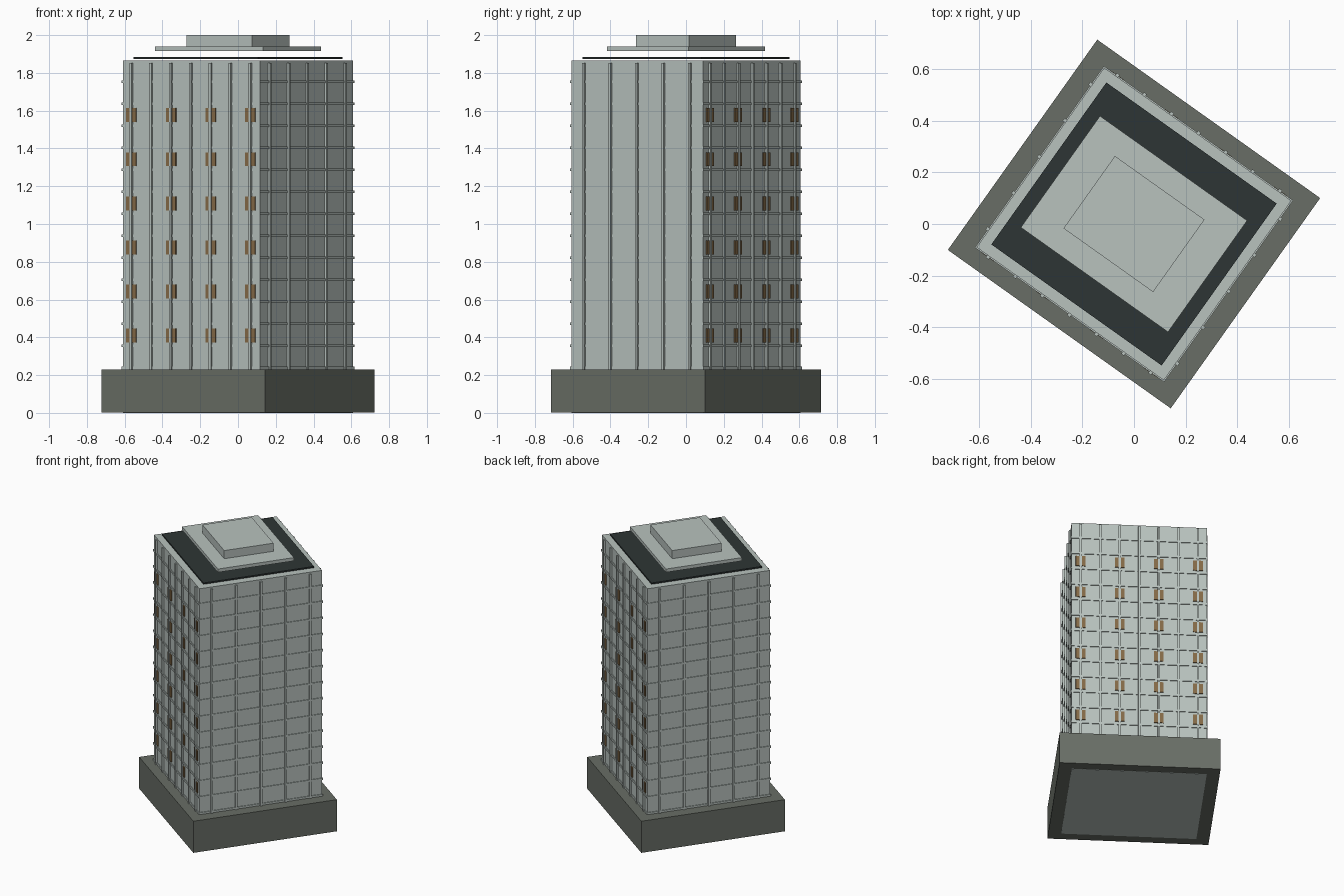
import bpy, bmesh, math
from mathutils import Matrix

cube = bpy.data.objects.get("Cube")
if cube:
    bpy.data.objects.remove(cube, do_unlink=True)

TURN = Matrix.Rotation(math.radians(-35.4), 4, 'Z')
W, D, TOP = 0.445, 0.427, 1.865   # tower half width, half depth, height
BASE_TOP, FLOOR = 0.23, 0.1166


def material(name, rgb):
    m = bpy.data.materials.new(name)
    m.use_nodes = True
    m.diffuse_color = (*rgb, 1)
    bsdf = m.node_tree.nodes["Principled BSDF"]
    bsdf.inputs["Base Color"].default_value = (*rgb, 1)
    bsdf.inputs["Roughness"].default_value = 0.8
    return m


concrete = material("pale concrete", (0.48, 0.54, 0.515))
stone = material("dark stone", (0.14, 0.155, 0.132))
roofing = material("roof felt", (0.027, 0.036, 0.035))
amber = material("amber glass", (0.235, 0.145, 0.063))


def boxes(name, mat, parts):
    """One object from boxes given as (x, y, half x, half y, low z, high z)."""
    bm = bmesh.new()
    for x, y, hx, hy, z0, z1 in parts:
        place = Matrix.Translation((x, y, (z0 + z1) / 2))
        size = Matrix.Diagonal((2 * hx, 2 * hy, z1 - z0, 1))
        bmesh.ops.create_cube(bm, size=1, matrix=place @ size)
    mesh = bpy.data.meshes.new(name)
    bm.to_mesh(mesh)
    bm.free()
    mesh.materials.append(mat)
    ob = bpy.data.objects.new(name, mesh)
    ob.matrix_world = TURN
    bpy.context.collection.objects.link(ob)
    return ob


# Main masses; the tower foot shows under the podium
boxes("podium", stone, [(0, 0, 0.53, 0.50, 0.001, BASE_TOP)])
boxes("tower", concrete, [(0, 0, W, D, 0, TOP)])

# Stepped roof
boxes("roof_deck", roofing, [(0, 0, 0.405, 0.385, 1.873, 1.883)])
boxes("roof_slab", concrete, [(0, 0, 0.35, 0.265, 1.917, 1.941)])
boxes("plant_room", concrete, [(0, 0, 0.213, 0.172, 1.941, 2.0)])

# Vertical fins on all four sides
long_fins = [i * 0.1288 for i in range(-3, 4)]
short_fins = [i * 0.172 for i in range(-2, 3)]
fin, low, high = 0.007, BASE_TOP, TOP - 0.012
parts = [(x, s * D, fin, 0.012, low, high) for s in (-1, 1) for x in long_fins]
parts += [(s * W, y, 0.012, fin, low, high) for s in (-1, 1) for y in short_fins]
boxes("fins", concrete, parts)

# Floor bands round the tower
levels = [0.238 + i * FLOOR for i in range(14)]
boxes("floor_bands", concrete,
      [(0, 0, W + 0.005, D + 0.005, z - 0.007, z + 0.007) for z in levels])

# Lit windows behind every second fin on the two long sides
rows = [0.41 + i * 2 * FLOOR for i in range(6)]
boxes("windows", amber,
      [(x, s * (D + 0.002), 0.032, 0.004, z - 0.037, z + 0.037)
       for s in (-1, 1) for x in long_fins[::2] for z in rows])
